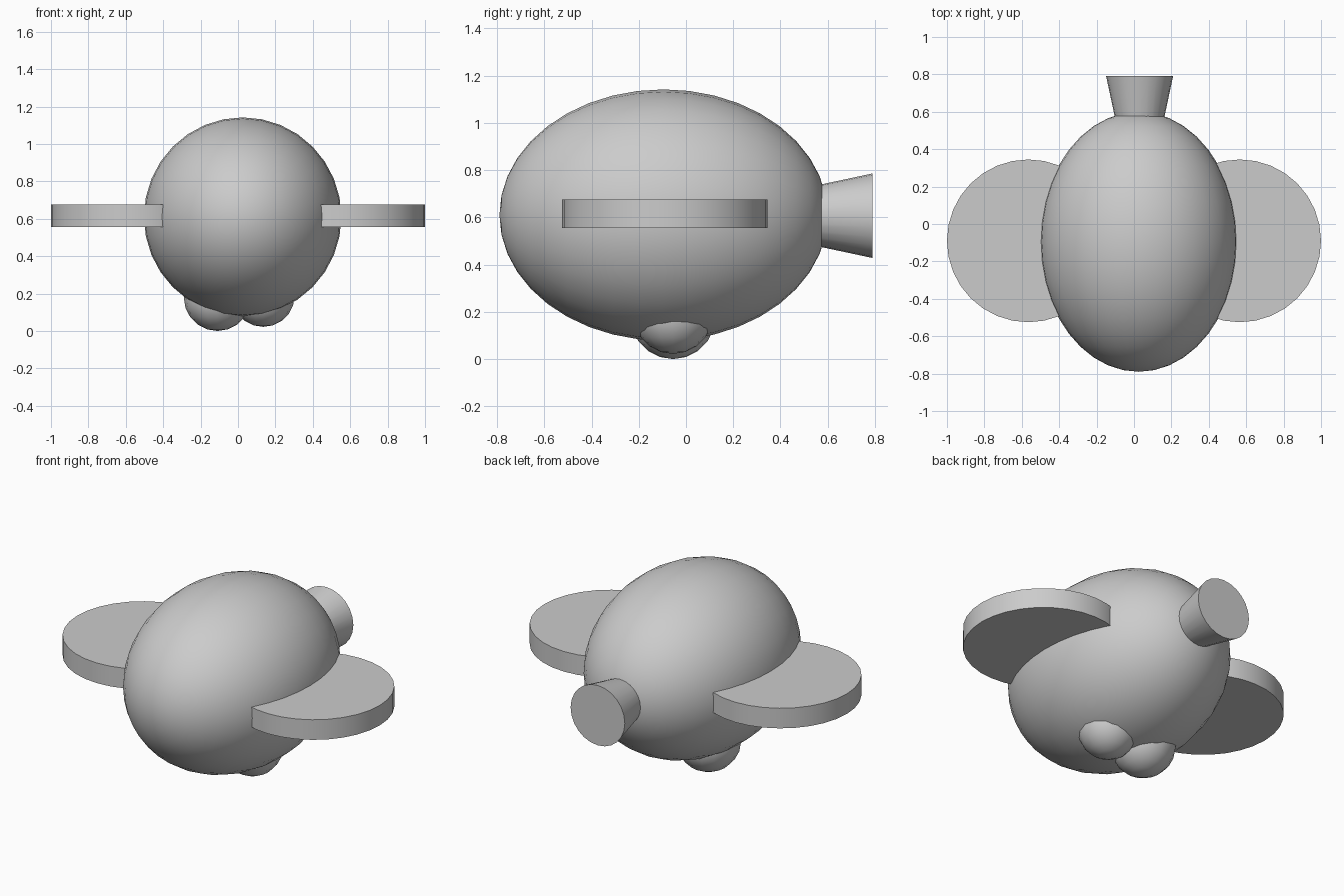
import bpy
from math import pi, radians

if "Cube" in bpy.data.objects:
    bpy.data.objects.remove(bpy.data.objects["Cube"])


def finish(name, scale=(1, 1, 1)):
    ob = bpy.context.object
    ob.name = name
    ob.scale = scale
    bpy.ops.object.transform_apply(location=False, rotation=True, scale=True)
    bpy.ops.object.shade_smooth_by_angle(angle=radians(40))
    return ob


def ellipsoid(name, center, radii, segments, rings, rotation=(0, 0, 0)):
    bpy.ops.mesh.primitive_uv_sphere_add(segments=segments, ring_count=rings, radius=1)
    ob = bpy.context.object
    ob.rotation_euler = rotation
    bpy.ops.object.transform_apply(location=False, rotation=True, scale=False)
    ob.location = center
    return finish(name, radii)


# Egg-like body, poles along y
ellipsoid("body", (0.025, -0.095, 0.61), (0.528, 0.695, 0.532), 32, 20, (pi / 2, 0, 0))

# Flat round side fins
for name, x in (("left_fin", -0.565), ("right_fin", 0.565)):
    bpy.ops.mesh.primitive_cylinder_add(vertices=32, radius=0.435, depth=0.12,
                                        location=(x, -0.09, 0.615))
    finish(name)

# Flared tail, widening towards the back
bpy.ops.mesh.primitive_cone_add(vertices=24, radius1=0.179, radius2=0.1, depth=0.37,
                                location=(0.03, 0.605, 0.607), rotation=(pi / 2, 0, 0))
finish("tail")

# Small rounded feet sunk into the belly
for name, x, z, r in (("left_foot", -0.11, 0.18, 0.18), ("right_foot", 0.135, 0.19, 0.168)):
    ellipsoid(name, (x, -0.055, z), (r, r, r), 16, 10)
